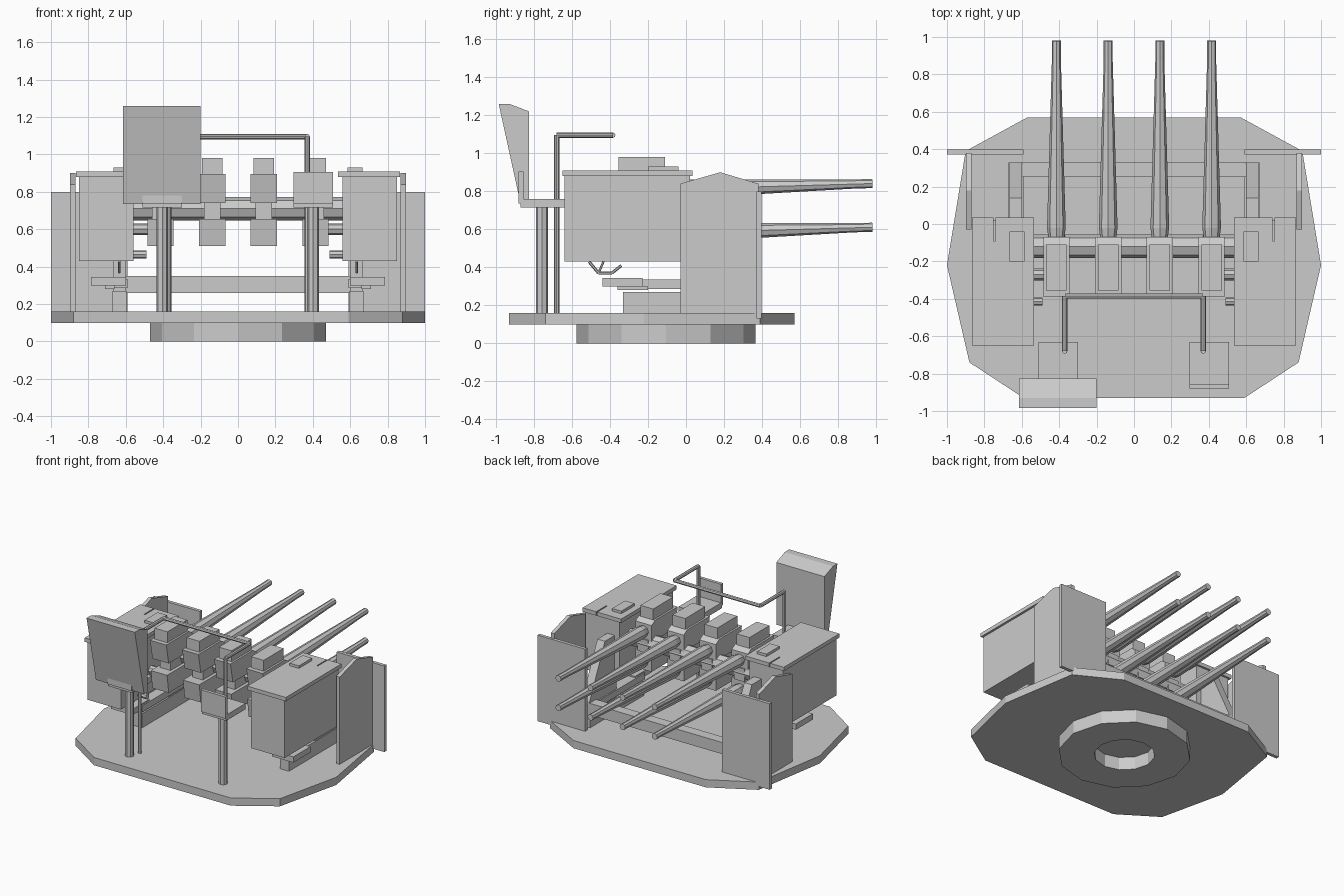
import bpy, bmesh, math
from mathutils import Vector

if "Cube" in bpy.data.objects:
    bpy.data.objects.remove(bpy.data.objects["Cube"])


def finish(name, bm):
    bmesh.ops.recalc_face_normals(bm, faces=bm.faces)
    mesh = bpy.data.meshes.new(name)
    bm.to_mesh(mesh)
    bm.free()
    ob = bpy.data.objects.new(name, mesh)
    bpy.context.collection.objects.link(ob)
    return ob


def prism(name, pts, axis, lo, hi):
    """Extrude a 2D outline along x (outline y,z), y (x,z) or z (x,y)."""
    bm = bmesh.new()
    put = {'x': lambda a, b, t: (t, a, b),
           'y': lambda a, b, t: (a, t, b),
           'z': lambda a, b, t: (a, b, t)}[axis]
    ring = [[bm.verts.new(put(a, b, t)) for a, b in pts] for t in (lo, hi)]
    bm.faces.new(ring[0])
    bm.faces.new(ring[1])
    for i in range(len(pts)):
        j = (i + 1) % len(pts)
        bm.faces.new((ring[0][i], ring[0][j], ring[1][j], ring[1][i]))
    return finish(name, bm)


def box(name, x, y, z):
    return prism(name, [(x[0], y[0]), (x[1], y[0]), (x[1], y[1]), (x[0], y[1])], 'z', *z)


def rods(name, path, radii, n=8):
    """Straight round segments joining the points of a path."""
    bm = bmesh.new()
    for i in range(len(path) - 1):
        a, b = Vector(path[i]), Vector(path[i + 1])
        r1, r2 = (radii[i], radii[i + 1]) if isinstance(radii, (list, tuple)) else (radii, radii)
        res = bmesh.ops.create_cone(bm, cap_ends=True, segments=n, radius1=r1, radius2=r2,
                                    depth=(b - a).length)
        rot = (b - a).to_track_quat('Z', 'Y')
        for v in res['verts']:
            v.co = rot @ v.co + (a + b) / 2
    return finish(name, bm)


def mirror(ob):
    ob.modifiers.new("mirror", 'MIRROR')
    return ob


# turntable deck
half = [(0.57, 0.57), (0.9, 0.39), (1.0, -0.22), (0.88, -0.74), (0.59, -0.93)]
prism("deck", half + [(-x, y) for x, y in reversed(half)], 'z', 0.10, 0.16)

# twelve-sided pivot ring with open centre
bm = bmesh.new()
rings = []
for r, z in ((0.47, 0), (0.47, 0.10), (0.215, 0.10), (0.215, 0)):
    rings.append([bm.verts.new((r * math.cos(i * math.pi / 6), -0.105 + r * math.sin(i * math.pi / 6), z))
                  for i in range(12)])
for k in range(4):
    a, b = rings[k], rings[(k + 1) % 4]
    for i in range(12):
        j = (i + 1) % 12
        bm.faces.new((a[i], a[j], b[j], b[i]))
finish("pivot_ring", bm)

# shields
mirror(prism("side_shield", [(-0.03, 0.16), (0.38, 0.16), (0.38, 0.84), (0.18, 0.90), (-0.03, 0.84)],
             'x', 0.868, 0.897))
mirror(box("rear_shield", (0.59, 1.0), (0.372, 0.398), (0.13, 0.80)))

# ammunition boxes with slotted lids
mirror(box("ammo_box", (0.56, 0.85), (-0.64, 0.02), (0.43, 0.88)))
mirror(prism("ammo_lid", [(0.535, -0.65), (0.867, -0.65), (0.867, 0.035), (0.75, 0.035), (0.75, -0.09),
                          (0.741, -0.09), (0.741, 0.035), (0.535, 0.035)], 'z', 0.88, 0.91))
mirror(box("lid_pad", (0.585, 0.665), (-0.20, -0.04), (0.91, 0.93)))

# cradle frame
mirror(box("frame_base", (0.595, 0.67), (-0.33, 0.33), (0.16, 0.27)))
mirror(box("frame_rail", (0.59, 0.67), (-0.34, 0.33), (0.285, 0.335)))
mirror(prism("frame_cheek", [(0.0, 0.27), (0.33, 0.27), (0.33, 0.36), (0.14, 0.76), (0.0, 0.76)],
             'x', 0.60, 0.665))
box("cross_beam", (-0.6, 0.6), (0.25, 0.33), (0.26, 0.35))
mirror(box("foot_rest", (0.60, 0.785), (-0.44, -0.23), (0.30, 0.345)))
mirror(box("foot_rest_bracket", (0.66, 0.71), (-0.36, -0.2), (0.28, 0.30)))

# trunnion and elevation gear
rods("trunnion", [(-0.62, -0.12, 0.71), (0.62, -0.12, 0.71)], 0.063)
mirror(rods("hand_shaft", [(0.49, -0.415, 0.465), (0.57, -0.415, 0.465)], 0.022))
mirror(rods("gear_shaft", [(0.48, -0.27, 0.60), (0.57, -0.27, 0.60)], 0.032))
mirror(rods("hand_crank", [(0.635, -0.51, 0.43), (0.635, -0.46, 0.37), (0.635, -0.39, 0.37),
                           (0.635, -0.34, 0.41)], 0.008, 6))
mirror(rods("crank_spoke", [(0.635, -0.46, 0.37), (0.635, -0.43, 0.44)], 0.006, 6))

# eight guns in two rows of four
for i, x in enumerate((-0.415, -0.138, 0.138, 0.415)):
    prism(f"upper_receiver_{i}", [(-0.39, 0.895), (-0.36, 0.74), (-0.07, 0.74), (-0.07, 0.87), (-0.11, 0.895)],
          'x', x - 0.07, x + 0.07)
    box(f"feed_cover_{i}", (x - 0.055, x + 0.055), (-0.355, -0.11), (0.89, 0.98))
    prism(f"lower_receiver_{i}", [(-0.38, 0.655), (-0.36, 0.51), (-0.07, 0.51), (-0.07, 0.655)],
          'x', x - 0.07, x + 0.07)
    box(f"gun_mount_{i}", (x - 0.045, x + 0.045), (-0.30, -0.06), (0.65, 0.75))
    for row, z in (("upper", 0.81), ("lower", 0.58)):
        rods(f"{row}_barrel_{i}", [(x, -0.09, z), (x, -0.02, z + 0.002), (x, 0.88, z + 0.028),
                                   (x, 0.98, z + 0.031)], [0.04, 0.05, 0.024, 0.024])

# seats on posts
for side, x in (("left", -0.405), ("right", 0.402)):
    rods(f"{side}_seat_post", [(x, -0.757, 0.16), (x, -0.757, 0.72)], 0.032)
    box(f"{side}_seat", (x - 0.105, x + 0.105), (-0.87, -0.63), (0.715, 0.76))
    box(f"{side}_seat_back", (x - 0.105, x + 0.105), (-0.88, -0.855), (0.735, 0.905))
prism("armoured_backrest", [(-0.985, 1.26), (-0.93, 1.26), (-0.825, 1.22), (-0.825, 0.735), (-0.87, 0.735)],
      'x', -0.615, -0.20)

# overhead guard rail
rods("guard_rail", [(-0.37, -0.68, 0.16), (-0.37, -0.68, 1.095), (-0.37, -0.385, 1.095),
                    (0.37, -0.385, 1.095), (0.37, -0.68, 1.095), (0.37, -0.68, 0.16)], 0.014)
